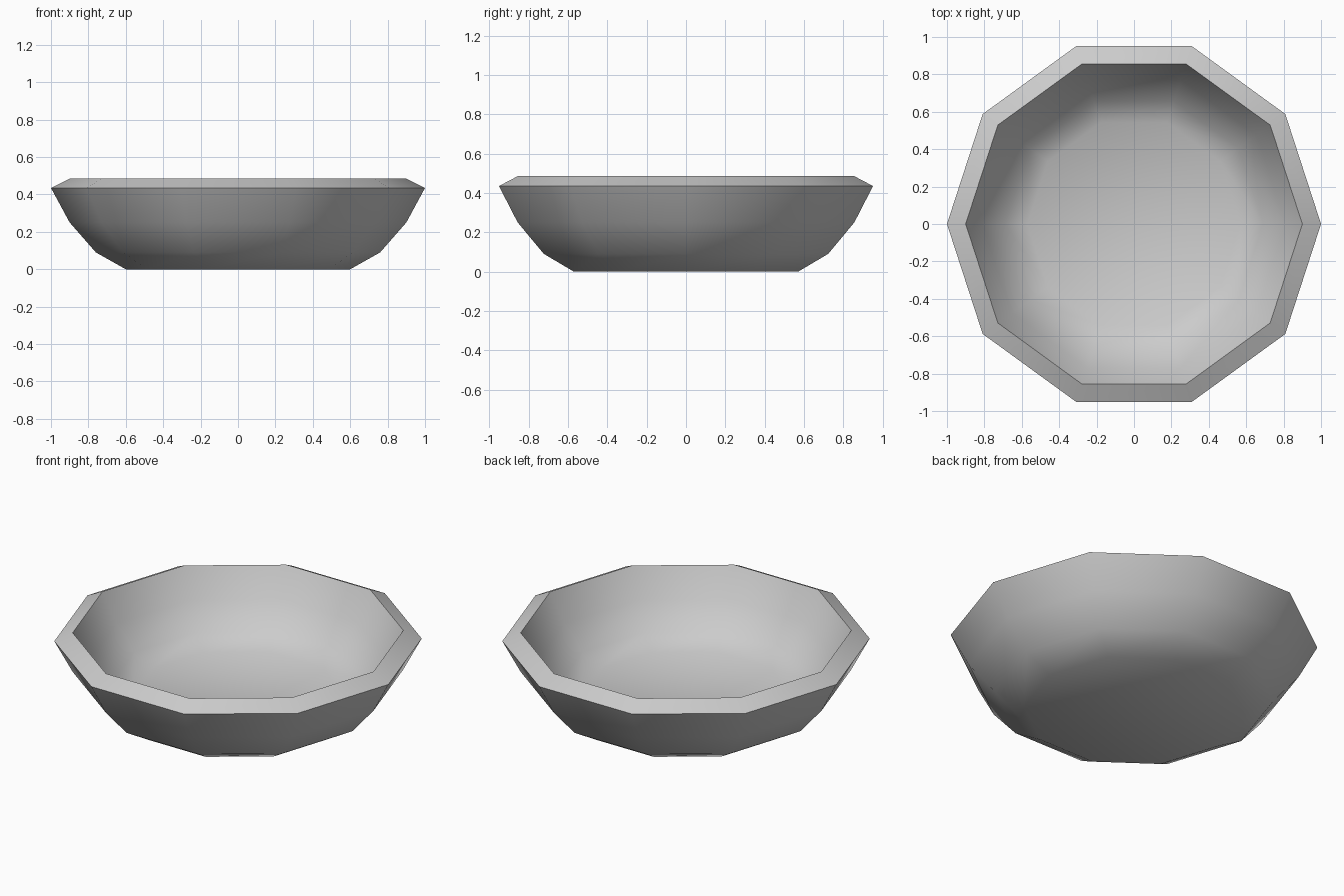
import bpy, bmesh
from math import cos, sin, radians, tau

if "Cube" in bpy.data.objects:
    bpy.data.objects.remove(bpy.data.objects["Cube"])

SIDES = 10
# Outer wall upwards, over the slanted rim, then down the inside (radius, height)
PROFILE = [(0.60, 0.0), (0.76, 0.09), (0.90, 0.25), (1.0, 0.435),
           (0.90, 0.485), (0.81, 0.315), (0.69, 0.175), (0.57, 0.11)]

# Bowl: revolve the profile in ten flat-sided steps
bm = bmesh.new()
rings = [[bm.verts.new((r * cos(tau * i / SIDES), r * sin(tau * i / SIDES), z))
          for i in range(SIDES)] for r, z in PROFILE]
for low, high in zip(rings, rings[1:]):
    for i in range(SIDES):
        j = (i + 1) % SIDES
        bm.faces.new((low[i], low[j], high[j], high[i]))

# Base underneath and floor inside
bm.faces.new(rings[0][::-1])
bm.faces.new(rings[-1])
bmesh.ops.recalc_face_normals(bm, faces=bm.faces)

mesh = bpy.data.meshes.new("bowl")
bm.to_mesh(mesh)
bm.free()
bowl = bpy.data.objects.new("bowl", mesh)
bpy.context.collection.objects.link(bowl)

# Smooth walls with crisp rim edges
bpy.context.view_layer.objects.active = bowl
bowl.select_set(True)
bpy.ops.object.shade_smooth_by_angle(angle=radians(50))
